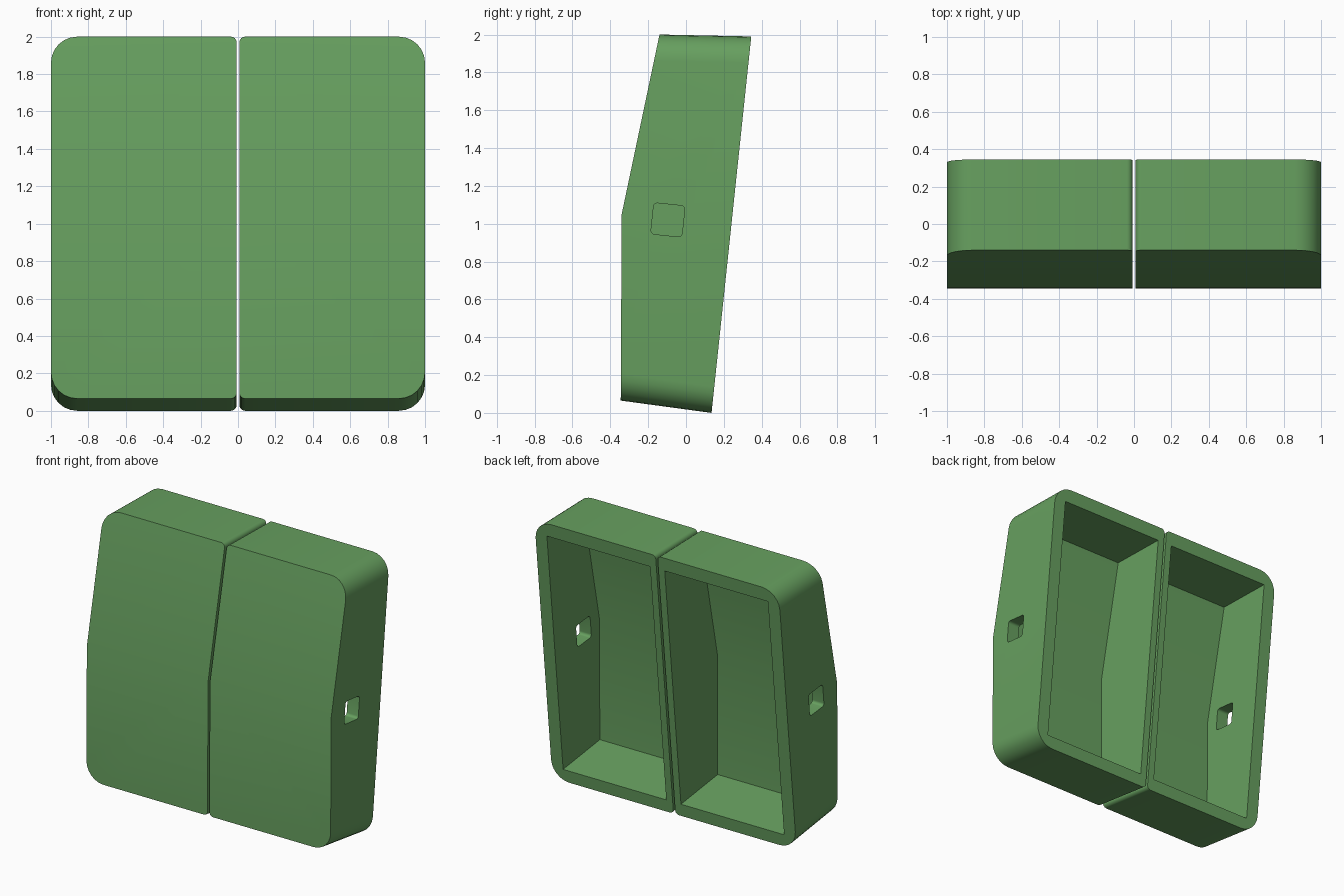
import bpy, bmesh, math
from mathutils import Vector

default = bpy.data.objects.get("Cube")
if default:
    bpy.data.objects.remove(default, do_unlink=True)

green = bpy.data.materials.new("leaf_green")
green.use_nodes = True
color = (0.135, 0.35, 0.115, 1)
green.diffuse_color = color
green.node_tree.nodes["Principled BSDF"].inputs["Base Color"].default_value = color

# Side profiles as (y, z): bottom front, fold, top front, top back, bottom back
OUTER = [(-0.345, 0.065), (-0.34, 1.05), (-0.14, 2.0), (0.345, 1.99), (0.135, 0.0)]
CAVITY = [(-0.285, 0.147), (-0.28, 1.045), (-0.10, 1.90), (0.434, 1.888), (0.245, 0.078)]


def square_profile(y, z, size, angle):
    r = size / math.sqrt(2)
    turns = [angle + math.pi / 4 + i * math.pi / 2 for i in range(4)]
    return [(y + r * math.cos(t), z + r * math.sin(t)) for t in turns]


def prism(name, profile, x0, x1, rounding=()):
    """Extrude a side profile along x, then round chosen edges (test, radius)."""
    bm = bmesh.new()
    face = bm.faces.new([bm.verts.new((x0, y, z)) for y, z in profile])
    moved = bmesh.ops.extrude_face_region(bm, geom=[face])["geom"]
    new_verts = [v for v in moved if isinstance(v, bmesh.types.BMVert)]
    bmesh.ops.translate(bm, verts=new_verts, vec=Vector((x1 - x0, 0, 0)))
    bmesh.ops.recalc_face_normals(bm, faces=bm.faces)
    for test, radius in rounding:
        edges = [e for e in bm.edges if test(e)]
        bmesh.ops.bevel(bm, geom=edges, offset=radius, segments=6,
                        profile=0.5, affect='EDGES')
    bmesh.ops.recalc_face_normals(bm, faces=bm.faces)
    mesh = bpy.data.meshes.new(name)
    bm.to_mesh(mesh)
    bm.free()
    mesh.materials.append(green)
    obj = bpy.data.objects.new(name, mesh)
    bpy.context.collection.objects.link(obj)
    return obj


def cut(obj, cutter):
    mod = obj.modifiers.new("cut", 'BOOLEAN')
    mod.operation = 'DIFFERENCE'
    mod.solver = 'EXACT'
    mod.object = cutter
    bpy.context.view_layer.objects.active = obj
    bpy.ops.object.modifier_apply(modifier=mod.name)
    bpy.data.objects.remove(cutter, do_unlink=True)


def end_edge(x):
    """Edges of the top and bottom walls that lie on the side at x."""
    def test(e):
        a, b = (v.co for v in e.verts)
        on_side = abs(a.x - x) < 0.001 and abs(b.x - x) < 0.001
        return on_side and abs(a.y - b.y) > 0.4 and abs(a.z - b.z) < 0.1
    return test


def along_x(e):
    a, b = (v.co for v in e.verts)
    return abs(a.x - b.x) > 0.1


for side, s in (("left", 1), ("right", -1)):
    # Shell body with a broad outer corner and a tight inner corner
    shell = prism(side + "_shell", OUTER, s * 0.008, s * 1.0,
                  [(end_edge(s * 1.0), 0.14), (end_edge(s * 0.008), 0.03)])
    # Hollow, open at the back
    cut(shell, prism("cavity_cutter", CAVITY, s * 0.06, s * 0.905))
    # Square port through the outer wall
    port = square_profile(-0.096, 1.02, 0.165, math.radians(-6))
    cut(shell, prism("port_cutter", port, s * 0.8, s * 1.1, [(along_x, 0.02)]))
    shell.data.shade_smooth()
    shell.data.set_sharp_from_angle(angle=math.radians(30))
